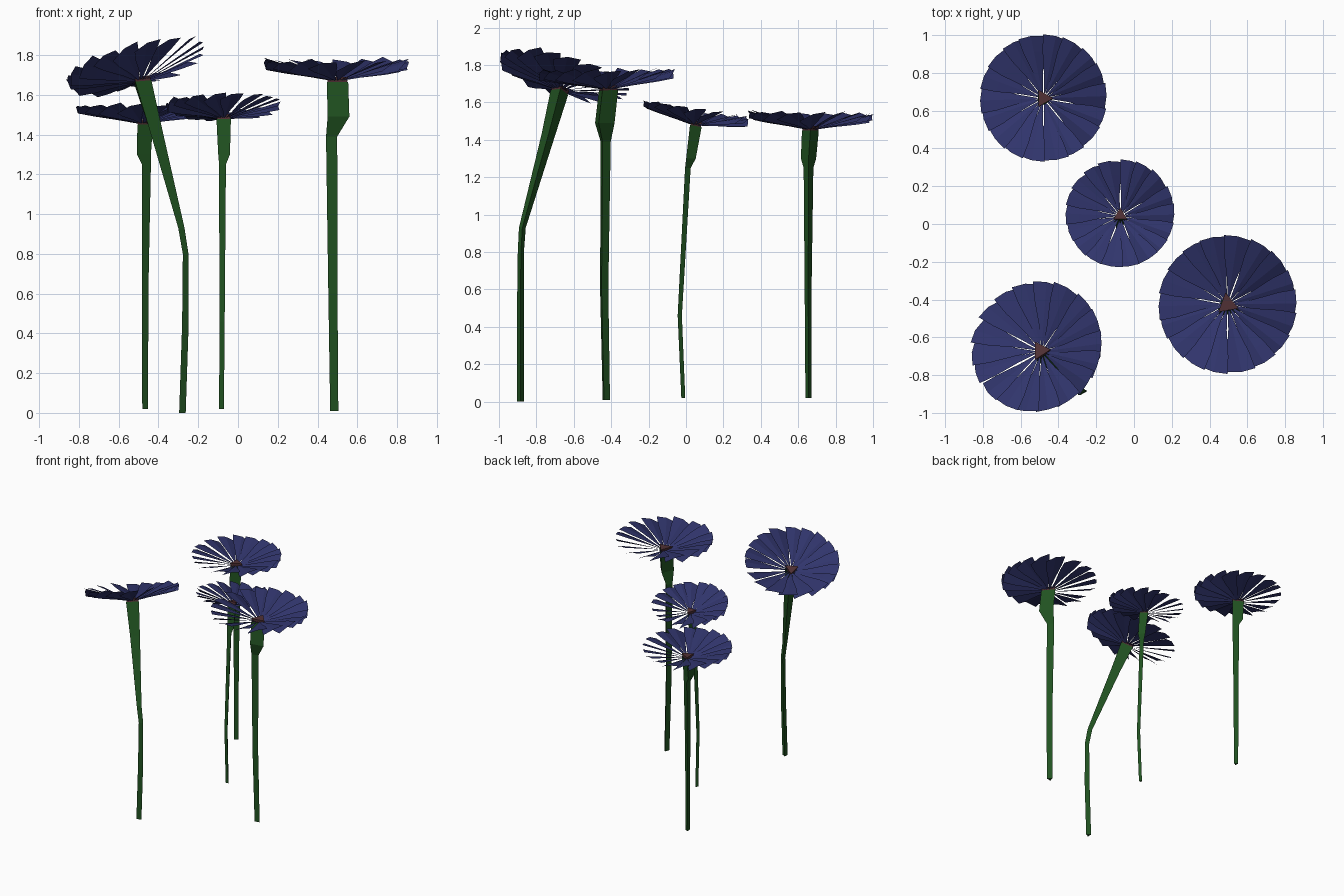
import bpy, math, random
from mathutils import Vector

if "Cube" in bpy.data.objects:
    bpy.data.objects.remove(bpy.data.objects["Cube"])

random.seed(4)


def material(name, rgb):
    m = bpy.data.materials.new(name)
    m.diffuse_color = (*rgb, 1)
    m.use_nodes = True
    m.node_tree.nodes["Principled BSDF"].inputs["Base Color"].default_value = m.diffuse_color
    return m


GREEN = material("stem green", (0.015, 0.085, 0.015))
BLUE = material("petal blue", (0.03, 0.035, 0.15))
BROWN = material("centre brown", (0.08, 0.03, 0.035))


def make(name, verts, faces, mat):
    me = bpy.data.meshes.new(name)
    me.from_pydata([tuple(v) for v in verts], [], faces)
    me.materials.append(mat)
    ob = bpy.data.objects.new(name, me)
    bpy.context.collection.objects.link(ob)
    return ob


def frame(n):
    n = Vector(n).normalized()
    u = Vector((1, 0, 0))
    u = (u - n * u.dot(n)).normalized()
    return u, n.cross(u), n


# Three-sided stem swelling into the calyx: rings are (x, y, z, radius)
def stem(name, rings, turn, n):
    verts, faces = [], []
    for k, (x, y, z, r) in enumerate(rings):
        u, v, _ = frame(n if k == len(rings) - 1 else (0, 0, 1))
        for i in range(3):
            a = math.radians(turn + 120 * i)
            verts.append(Vector((x, y, z)) + (u * math.cos(a) + v * math.sin(a)) * r)
    for k in range(len(rings) - 1):
        for i in range(3):
            j = (i + 1) % 3
            faces.append((3 * k + i, 3 * k + j, 3 * k + 3 + j, 3 * k + 3 + i))
    faces.append((2, 1, 0))
    make(name, verts, faces, GREEN)


# Shallow cone of overlapping, twisted petals
def petals(name, c, n, R, rise, count=18):
    u, v, n = frame(n)
    c = Vector(c)
    verts, faces = [], []
    rows = [(0.09, 0.010), (0.38, 0.066), (0.75, 0.165), (1.0, 0.205)]
    for p in range(count):
        a = 2 * math.pi * p / count + random.uniform(-0.04, 0.04)
        d = u * math.cos(a) + v * math.sin(a)
        t = n.cross(d)
        twist = random.uniform(0.2, 0.5)
        b = len(verts)
        for f, w in rows:
            for s in (-1, 0, 1):
                out = f * R * (1 - 0.025 * abs(s) + 0.012 * s)
                h = rise * f + s * w * R * twist + (0.012 * f if s == 0 else 0)
                verts.append(c + d * out + t * (s * w * R) + n * h)
        for k in range(len(rows) - 1):
            for s in range(2):
                q = b + 3 * k + s
                faces.append((q, q + 3, q + 4, q + 1))
    make(name, verts, faces, BLUE)


# Small three-sided brown heart
def centre(name, c, n, r, turn):
    u, v, n = frame(n)
    c = Vector(c)
    verts = []
    for h, k in ((-0.005, 0.9), (0.025, 1.0)):
        for i in range(3):
            a = math.radians(turn + 120 * i)
            verts.append(c + n * h + (u * math.cos(a) + v * math.sin(a)) * r * k)
    faces = [(0, 1, 4, 3), (1, 2, 5, 4), (2, 0, 3, 5), (3, 4, 5), (2, 1, 0)]
    make(name, verts, faces, BROWN)


# name: stem rings, stem turn, head normal, petal radius, rim rise
flowers = {
    "front_left": ([(-0.285, -0.885, 0, .022), (-0.27, -0.885, 0.45, .022),
                    (-0.268, -0.883, 0.80, .019), (-0.29, -0.875, 0.93, .021),
                    (-0.425, -0.735, 1.43, .043), (-0.49, -0.675, 1.66, .056)],
                   0, (-0.27, 0.27, 1), 0.355, 0.09),
    "back_left": ([(-0.472, 0.655, 0.02, .019), (-0.472, 0.653, 0.65, .022),
                   (-0.468, 0.655, 1.25, .030), (-0.485, 0.655, 1.30, .047),
                   (-0.48, 0.665, 1.45, .052)],
                  0, (0.0, 0.02, 1), 0.335, 0.075),
    "centre": ([(-0.083, -0.018, 0.02, .014), (-0.08, -0.037, 0.46, .015),
                (-0.078, 0.005, 1.25, .020), (-0.07, 0.018, 1.30, .034),
                (-0.072, 0.042, 1.475, .042)],
               -30, (-0.03, 0.17, 1), 0.288, 0.07),
    "right": ([(0.482, -0.43, 0.01, .024), (0.475, -0.442, 0.60, .027),
               (0.468, -0.435, 1.39, .033), (0.50, -0.445, 1.49, .064),
               (0.495, -0.425, 1.665, .063)],
              -20, (0.0, -0.01, 1), 0.365, 0.085),
}

for name, (rings, turn, n, R, rise) in flowers.items():
    top = Vector(rings[-1][:3])
    stem(name + "_stem", rings, turn, n)
    petals(name + "_petals", top, n, R, rise)
    centre(name + "_heart", top, n, rings[-1][3], turn)
